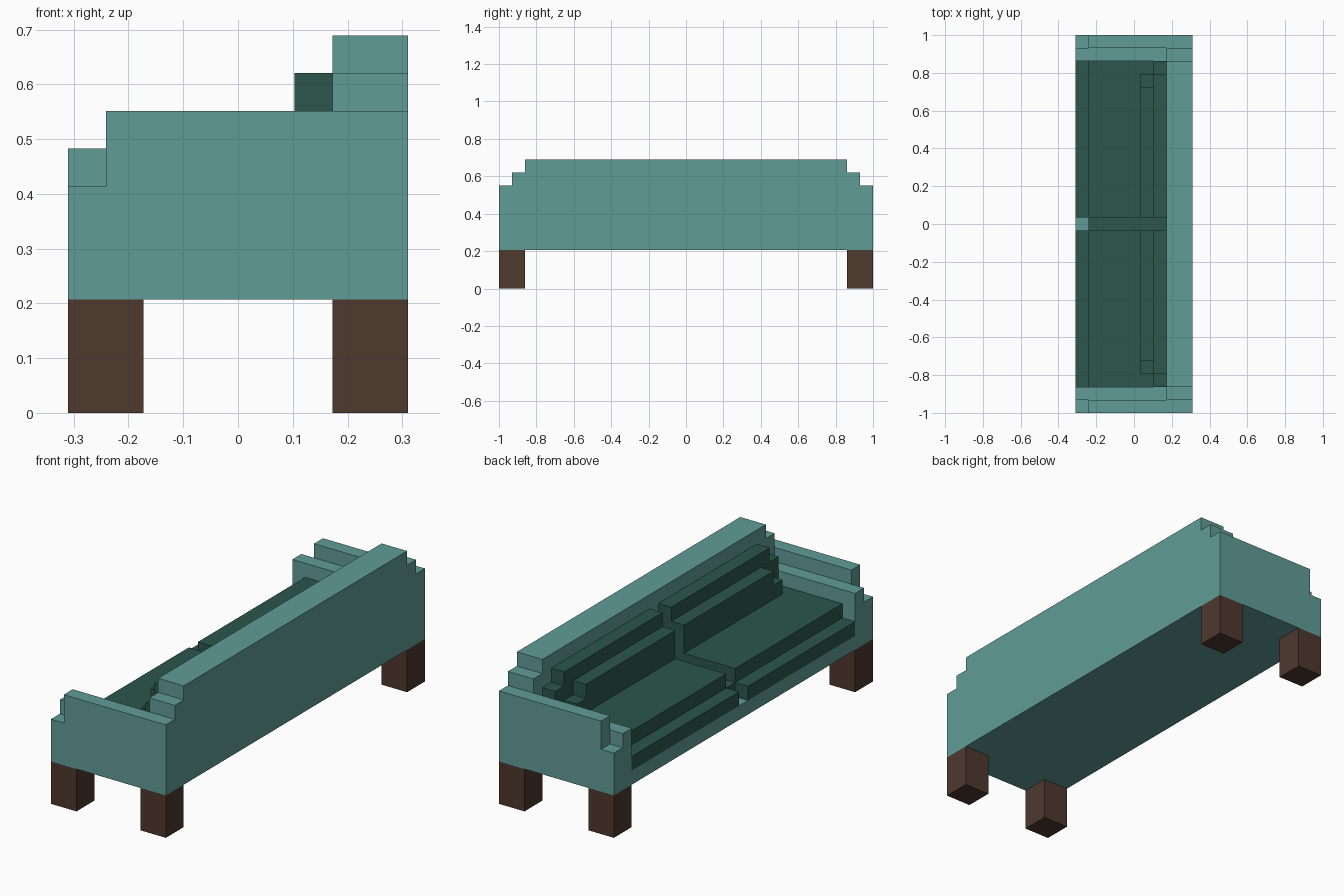
import bpy, bmesh
from mathutils import Vector

cube = bpy.data.objects.get("Cube")
if cube:
    bpy.data.objects.remove(cube, do_unlink=True)

U = 2 / 29  # one block


def material(name, rgb):
    m = bpy.data.materials.new(name)
    m.use_nodes = True
    m.diffuse_color = (*rgb, 1)
    bsdf = next(n for n in m.node_tree.nodes if n.type == 'BSDF_PRINCIPLED')
    bsdf.inputs["Base Color"].default_value = (*rgb, 1)
    bsdf.inputs["Roughness"].default_value = 0.9
    return m


TEAL = material("teal fabric", (0.119, 0.332, 0.309))
GREEN = material("dark green fabric", (0.025, 0.093, 0.074))
WOOD = material("brown wood", (0.076, 0.041, 0.027))


def prism(name, profile, axis, start, end, mat, mirrors=()):
    """Extrude a profile along an axis, in blocks; mirrors lists axes to mirror across."""
    def point(a, b, c):
        return Vector((c, a, b) if axis == 'X' else (a, c, b)) * U
    bm = bmesh.new()
    face = bm.faces.new([bm.verts.new(point(a, b, start)) for a, b in profile])
    ext = bmesh.ops.extrude_face_region(bm, geom=[face])
    move = point(0, 0, end - start)
    bmesh.ops.translate(bm, vec=move,
                        verts=[v for v in ext["geom"] if isinstance(v, bmesh.types.BMVert)])
    bmesh.ops.recalc_face_normals(bm, faces=bm.faces)
    mesh = bpy.data.meshes.new(name)
    bm.to_mesh(mesh)
    bm.free()
    mesh.materials.append(mat)
    ob = bpy.data.objects.new(name, mesh)
    bpy.context.collection.objects.link(ob)
    if mirrors:
        mod = ob.modifiers.new("Mirror", 'MIRROR')
        mod.use_axis = ['X' in mirrors, 'Y' in mirrors, False]
        mod.use_mirror_merge = False
    return ob


def rect(a0, a1, z0, z1):
    return [(a0, z0), (a1, z0), (a1, z1), (a0, z1)]


# Legs
prism("legs", rect(2.5, 4.5, 0, 3), 'Y', 12.5, 14.5, WOOD, 'XY')

# Frame: base, stepped backrest, two-tier arms
prism("seat_base", rect(-12.5, 12.5, 3, 4), 'X', -4.5, 2.5, TEAL)
steps = [(14.5, 3), (14.5, 8), (13.5, 8), (13.5, 9), (12.5, 9), (12.5, 10)]
prism("backrest", steps + [(-y, z) for y, z in reversed(steps)], 'X', 2.5, 4.5, TEAL)
prism("arm_outer", [(-4.5, 3), (2.5, 3), (2.5, 8), (-3.5, 8), (-3.5, 6), (-4.5, 6)],
      'Y', 13.5, 14.5, TEAL, 'Y')
prism("arm_inner", rect(-4.5, 2.5, 3, 7), 'Y', 12.5, 13.5, TEAL, 'Y')

# Seat cushions with a stepped front edge, and the strip between them
prism("seat_cushions", [(-4.5, 4), (2.5, 4), (2.5, 6), (-3.5, 6), (-3.5, 5), (-4.5, 5)],
      'Y', 0.5, 12.5, GREEN, 'Y')
prism("cushion_gap", rect(-3.5, 2.5, 4, 5), 'Y', -0.5, 0.5, GREEN)

# Back cushions in two stepped layers
prism("back_cushions_rear", [(0.5, 6), (12.5, 6), (12.5, 8), (11.5, 8), (11.5, 9), (0.5, 9)],
      'X', 1.5, 2.5, GREEN, 'Y')
prism("back_cushions_front", [(0.5, 6), (11.5, 6), (11.5, 7), (10.5, 7), (10.5, 8), (0.5, 8)],
      'X', 0.5, 1.5, GREEN, 'Y')
